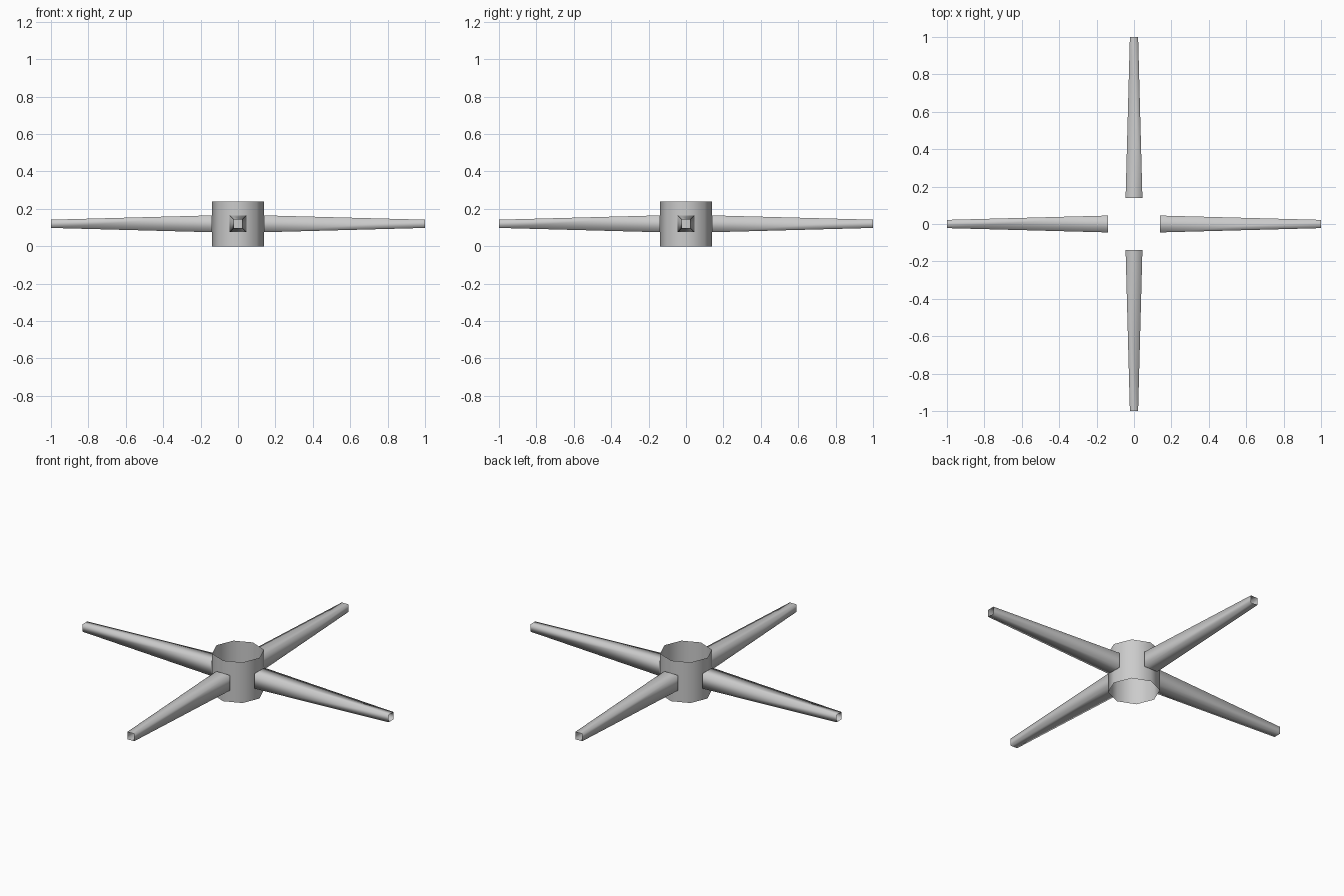
import bpy, bmesh
from math import pi, sqrt
from mathutils import Matrix

cube = bpy.data.objects.get("Cube")
if cube:
    bpy.data.objects.remove(cube, do_unlink=True)

HUB_RADIUS, HUB_HEIGHT = 0.14, 0.24
ROOT_HALF, TIP_HALF, REACH = 0.045, 0.022, 1.0

# Single plain grey
grey = bpy.data.materials.new("plain_grey")
grey.use_nodes = True
colour = (0.6, 0.6, 0.6, 1)
grey.diffuse_color = colour
grey.node_tree.nodes["Principled BSDF"].inputs["Base Color"].default_value = colour


def open_tube(name, sides, radius_start, radius_end, length, matrix):
    """Uncapped smooth tube along local z, placed by the matrix."""
    bm = bmesh.new()
    bmesh.ops.create_cone(bm, cap_ends=False, segments=sides, radius1=radius_start,
                          radius2=radius_end, depth=length, matrix=matrix)
    for face in bm.faces:
        face.smooth = True
    mesh = bpy.data.meshes.new(name)
    bm.to_mesh(mesh)
    bm.free()
    mesh.materials.append(grey)
    obj = bpy.data.objects.new(name, mesh)
    bpy.context.collection.objects.link(obj)
    return obj


# Eight-sided open hub
middle = Matrix.Translation((0, 0, HUB_HEIGHT / 2))
open_tube("hub", 8, HUB_RADIUS, HUB_RADIUS, HUB_HEIGHT, middle)

# Four tapered square arms around the hub
for turn, side in enumerate(("left", "back", "right", "front")):
    place = (middle @ Matrix.Rotation(turn * pi / 2, 4, "Z")
             @ Matrix.Translation(((HUB_RADIUS + REACH) / 2, 0, 0))
             @ Matrix.Rotation(pi / 2, 4, "Y")
             @ Matrix.Rotation(pi / 4, 4, "Z"))
    open_tube(side + "_arm", 4, ROOT_HALF * sqrt(2), TIP_HALF * sqrt(2),
              REACH - HUB_RADIUS, place)
